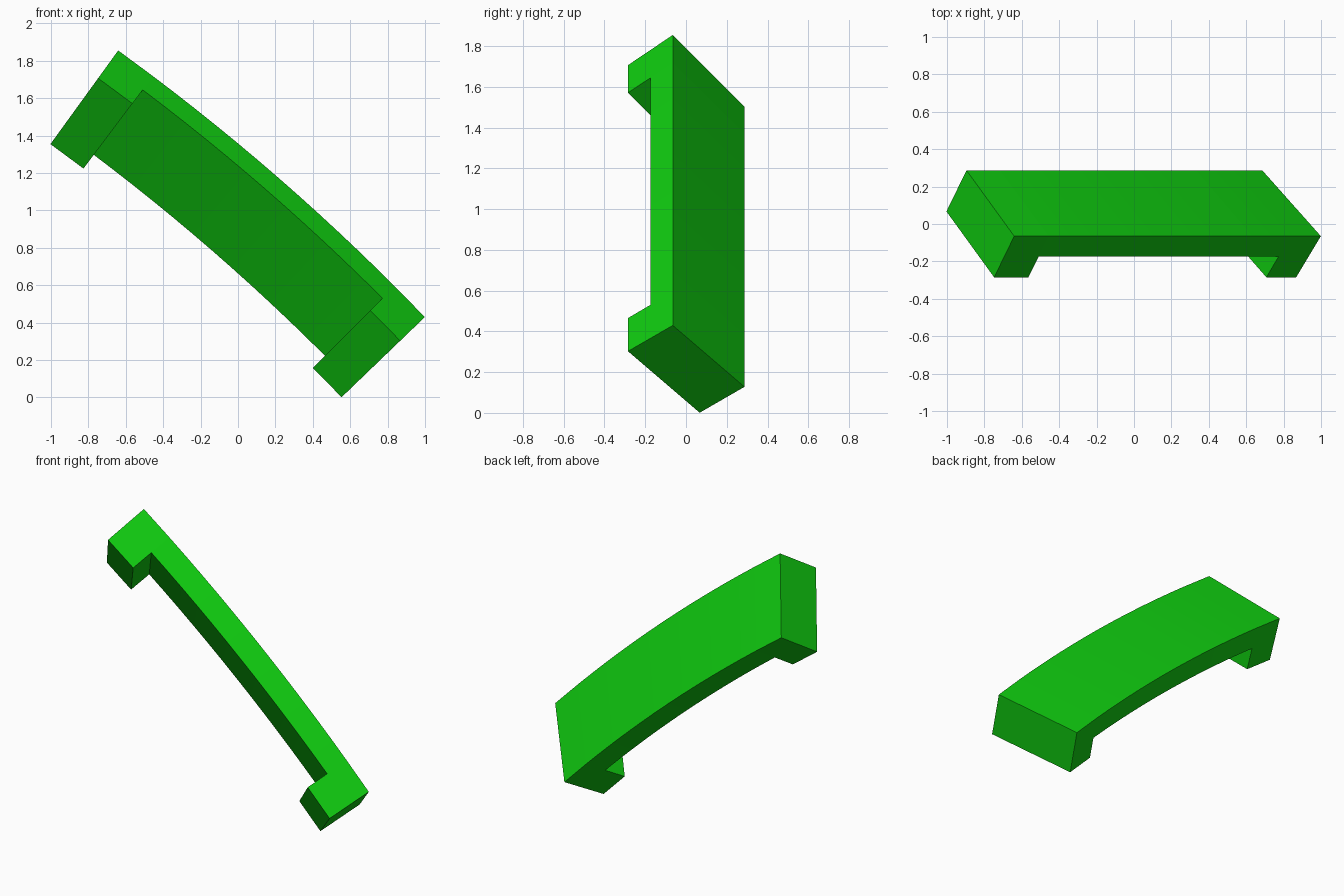
import bpy, bmesh, math
from mathutils import Vector

cube = bpy.data.objects.get("Cube")
if cube:
    bpy.data.objects.remove(cube, do_unlink=True)

# Arc in the xz plane, swept around an axis parallel to y
RADIUS, CX, CZ = 12.22, -7.806, -8.044
START, END, FOOT = 54.1, 43.9, 1.085      # degrees
SEGMENTS = 12
TOP_Y = -0.065
WIDTH = Vector((-0.435, 0.352))           # (radial, y) across the bar
DEPTH = Vector((-0.183, -0.220))          # (radial, y) out to the feet


def place(angle, depth, width):
    """Angle along the arc, depth 0-1, width 0-1 to a point in space."""
    off = WIDTH * width + DEPTH * depth
    a, r = math.radians(angle), RADIUS + off.x
    return Vector((CX + r * math.cos(a), TOP_Y + off.y, CZ + r * math.sin(a)))


green = bpy.data.materials.new("green")
green.use_nodes = True
colour = (0.005, 0.6, 0.005, 1)
green.diffuse_color = colour
green.node_tree.nodes["Principled BSDF"].inputs["Base Color"].default_value = colour

# Side outline as a strip of cells: the bar, plus a foot cell at each end
first, last = START - FOOT, END + FOOT
angles = [START] + [first + (last - first) * i / SEGMENTS
                    for i in range(SEGMENTS + 1)] + [END]
bm = bmesh.new()
count = len(angles)
rows = [[bm.verts.new((a, d, 0)) for a in angles] for d in (0, 0.5)]
feet = {i: bm.verts.new((angles[i], 1, 0)) for i in (0, 1, count - 2, count - 1)}
for i in range(count - 1):
    bm.faces.new((rows[0][i], rows[0][i + 1], rows[1][i + 1], rows[1][i]))
for i in (0, count - 2):
    bm.faces.new((rows[1][i], rows[1][i + 1], feet[i + 1], feet[i]))

# Extrude the outline across the width, then bend it onto the arc
result = bmesh.ops.extrude_face_region(bm, geom=bm.faces[:], use_keep_orig=True)
for v in result["geom"]:
    if isinstance(v, bmesh.types.BMVert):
        v.co.z = 1
for v in bm.verts:
    v.co = place(*v.co)
bmesh.ops.recalc_face_normals(bm, faces=bm.faces[:])

mesh = bpy.data.meshes.new("curved_bar_with_feet")
bm.to_mesh(mesh)
bm.free()
mesh.materials.append(green)
bar = bpy.data.objects.new("curved_bar_with_feet", mesh)
bpy.context.collection.objects.link(bar)
